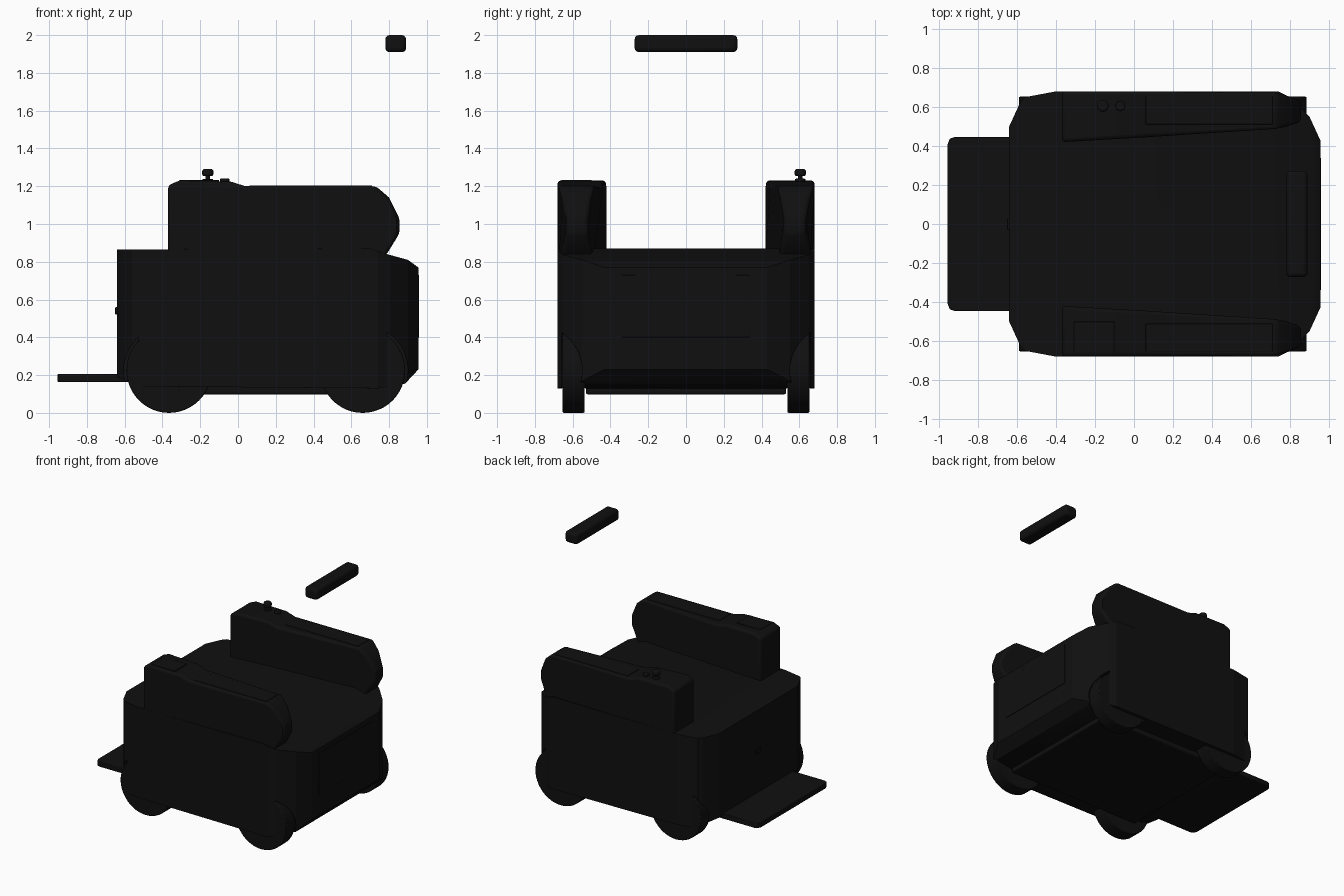
import bpy, bmesh, math

cube = bpy.data.objects.get("Cube")
if cube:
    bpy.data.objects.remove(cube, do_unlink=True)

black = bpy.data.materials.new("black")
black.use_nodes = True
black.diffuse_color = (0.005, 0.005, 0.005, 1)
black.node_tree.nodes["Principled BSDF"].inputs["Base Color"].default_value = (0.005, 0.005, 0.005, 1)


def finish(obj, bevel=0.0, segments=3):
    if not obj.data.materials:
        obj.data.materials.append(black)
    if bevel:
        mod = obj.modifiers.new("bevel", "BEVEL")
        mod.width, mod.segments = bevel, segments
        mod.limit_method, mod.angle_limit = "ANGLE", math.radians(25)
    bpy.ops.object.select_all(action="DESELECT")
    obj.select_set(True)
    bpy.context.view_layer.objects.active = obj
    bpy.ops.object.shade_smooth_by_angle(angle=math.radians(35))
    return obj


def prism(name, outline, place_a, place_b):
    """Joins two copies of an outline, placed by two functions, into a solid."""
    bm = bmesh.new()
    a = [bm.verts.new(place_a(*p)) for p in outline]
    b = [bm.verts.new(place_b(*p)) for p in outline]
    bm.faces.new(a)
    bm.faces.new(b[::-1])
    for i in range(len(a)):
        j = (i + 1) % len(a)
        bm.faces.new((a[i], b[i], b[j], a[j]))
    bmesh.ops.recalc_face_normals(bm, faces=bm.faces)
    mesh = bpy.data.meshes.new(name)
    bm.to_mesh(mesh)
    bm.free()
    obj = bpy.data.objects.new(name, mesh)
    bpy.context.collection.objects.link(obj)
    return obj


def box(name, x0, x1, y0, y1, z0, z1, bevel=0.0):
    obj = prism(name, [(x0, y0), (x1, y0), (x1, y1), (x0, y1)],
                lambda x, y: (x, y, z0), lambda x, y: (x, y, z1))
    return finish(obj, bevel)


def cylinder(name, loc, radius, depth, along_y=False):
    bpy.ops.mesh.primitive_cylinder_add(vertices=48, radius=radius, depth=depth, location=loc,
                                        rotation=(math.pi / 2 if along_y else 0, 0, 0))
    obj = bpy.context.object
    obj.name = name
    return obj


def cut(target, tool, operation):
    mod = target.modifiers.new("cut", "BOOLEAN")
    mod.object, mod.operation, mod.solver = tool, operation, "EXACT"
    tool.hide_render = True
    tool.hide_set(True)


# Main body: side profile trimmed by the plan outline
profile = [(-0.64, 0.19), (-0.52, 0.14), (0.74, 0.13), (0.885, 0.155), (0.955, 0.23),
           (0.955, 0.77), (0.90, 0.81), (0.79, 0.84), (0.70, 0.87), (-0.64, 0.865)]
body = prism("body", profile, lambda x, z: (x, -0.8, z), lambda x, z: (x, 0.8, z))
half = [(-0.64, 0.5), (-0.585, 0.62), (-0.56, 0.65), (-0.4, 0.68), (0.74, 0.68),
        (0.80, 0.65), (0.90, 0.55), (0.955, 0.43)]
plan = half + [(x, -y) for x, y in reversed(half)]
trim = prism("plan_trim", plan, lambda x, y: (x, y, 0), lambda x, y: (x, y, 1))
cut(body, trim, "INTERSECT")

# Wheels in their arches
for side, y in (("left", 0.595), ("right", -0.595)):
    for end, x in (("front", -0.365), ("rear", 0.66)):
        arch = cylinder(f"{end}_{side}_arch", (x, y, 0.225), 0.24, 0.122, True)
        cut(body, arch, "DIFFERENCE")
        wheel = cylinder(f"{end}_{side}_wheel", (x, y, 0.225), 0.225, 0.115, True)
        finish(wheel, 0.006, 2)
finish(body, 0.012, 2)

# Floor pan, foot plate, front button and rear hatch
box("floor_pan", -0.45, 0.74, -0.53, 0.53, 0.098, 0.2, 0.01)
foot = prism("foot_plate", [(-0.955, -0.41), (-0.945, -0.437), (-0.918, -0.447), (-0.55, -0.447),
                            (-0.55, 0.447), (-0.918, 0.447), (-0.945, 0.437), (-0.955, 0.41)],
             lambda x, y: (x, y, 0.163), lambda x, y: (x, y, 0.205))
finish(foot, 0.004, 2)
box("front_button", -0.65, -0.63, -0.03, 0.03, 0.52, 0.56, 0.004)
box("rear_hatch", 0.94, 0.959, -0.34, 0.34, 0.4, 0.73, 0.003)

# Armrests, tapering in plan toward the back
arm_profile = [(-0.37, 0.80), (0.73, 0.80), (0.79, 0.845), (0.855, 0.95), (0.855, 1.03),
               (0.80, 1.14), (0.73, 1.2), (0.04, 1.2), (-0.04, 1.225), (-0.31, 1.23), (-0.37, 1.205)]
for side, s in (("left", 1), ("right", -1)):
    arm = prism(f"{side}_armrest", arm_profile,
                lambda x, z: (x, s * (0.68 - max(0, x - 0.74) * 0.45), z),
                lambda x, z: (x, s * (0.42 + (x + 0.37) * 0.057 + max(0, x - 0.74) * 0.3), z))
    finish(arm, 0.018)
    # Long cushion on the lower part of the armrest
    box(f"{side}_arm_pad", 0.06, 0.71, min(s * 0.51, s * 0.655), max(s * 0.51, s * 0.655),
        1.19, 1.204, 0.004)

# Controls on the armrests
box("control_panel", -0.31, -0.1, -0.66, -0.5, 1.22, 1.233, 0.003)
finish(cylinder("joystick_base", (-0.16, 0.605, 1.232), 0.028, 0.014), 0.004, 2)
finish(cylinder("joystick_stem", (-0.16, 0.605, 1.25), 0.012, 0.04))
finish(cylinder("joystick_knob", (-0.16, 0.605, 1.272), 0.03, 0.038), 0.012)
finish(cylinder("arm_button", (-0.07, 0.605, 1.232), 0.025, 0.02), 0.006, 2)

# Head bar above the back
box("head_bar", 0.78, 0.89, -0.272, 0.272, 1.91, 2.0, 0.022)
